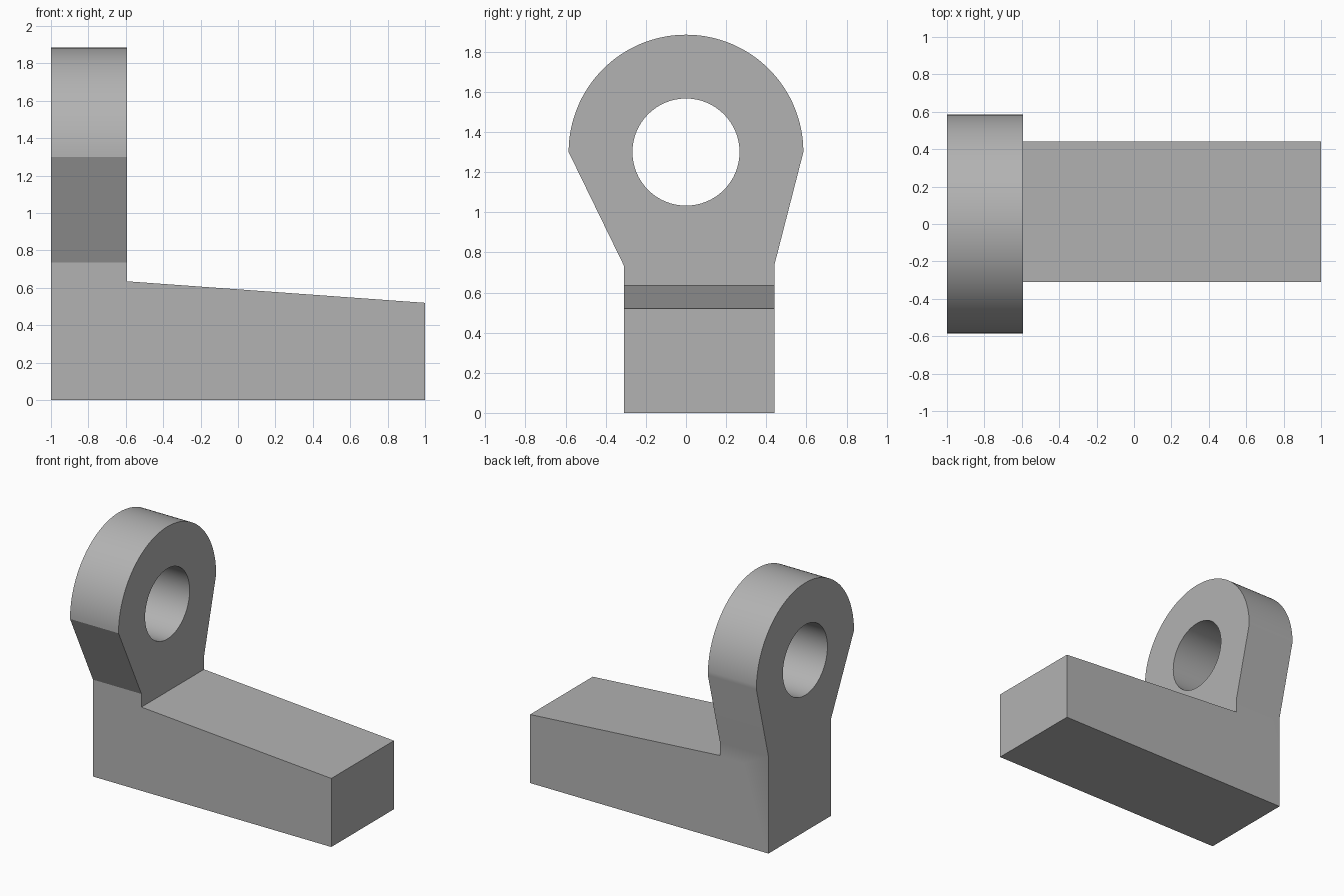
import bpy, bmesh
from math import sin, cos, pi, radians
from mathutils import Vector

if "Cube" in bpy.data.objects:
    bpy.data.objects.remove(bpy.data.objects["Cube"], do_unlink=True)

BACK, FACE, TIP = -1.0, -0.593, 1.0     # x of lug back, lug front, arm tip
Y0, Y1 = -0.31, 0.44                    # base width
EYE_Z, EYE_R, HOLE_R, NECK_Z = 1.30, 0.585, 0.267, 0.735

grey = bpy.data.materials.new("plain grey")
grey.use_nodes = True
grey.diffuse_color = (0.45, 0.45, 0.45, 1)
grey.node_tree.nodes["Principled BSDF"].inputs["Base Color"].default_value = grey.diffuse_color


def arc(radius, start, end, count):
    """Points of an arc around the eye centre, in the y-z plane."""
    angles = [start + (end - start) * i / count for i in range(count + 1)]
    return [(radius * cos(a), EYE_Z + radius * sin(a)) for a in angles]


def extruded(name, loops, place, offset):
    """Fill closed loops (later ones are holes) and extrude the face."""
    bm = bmesh.new()
    edges = []
    for loop in loops:
        verts = [bm.verts.new(place(p)) for p in loop]
        edges += [bm.edges.new((a, b)) for a, b in zip(verts, verts[1:] + verts[:1])]
    bmesh.ops.triangle_fill(bm, edges=edges, use_beauty=True)
    result = bmesh.ops.extrude_face_region(bm, geom=bm.faces[:], use_keep_orig=True)
    moved = [g for g in result["geom"] if isinstance(g, bmesh.types.BMVert)]
    bmesh.ops.translate(bm, verts=moved, vec=Vector(offset))
    bmesh.ops.recalc_face_normals(bm, faces=bm.faces[:])
    mesh = bpy.data.meshes.new(name)
    bm.to_mesh(mesh)
    bm.free()
    mesh.materials.append(grey)
    obj = bpy.data.objects.new(name, mesh)
    bpy.context.collection.objects.link(obj)
    return obj


# Upright lug with a round eye
outline = [(Y0, NECK_Z), (Y0, 0), (Y1, 0), (Y1, NECK_Z)] + arc(EYE_R, 0, pi, 64)
hole = arc(HOLE_R, 0, 2 * pi, 64)[:-1]
bracket = extruded("eye_bracket", [outline, hole],
                   lambda p: (BACK, p[0], p[1]), (FACE - BACK, 0, 0))

# Sloping base arm, sunk into the lug
profile = [(-0.8, 0), (TIP, 0), (TIP, 0.52), (FACE, 0.635), (-0.8, 0.635)]
arm = extruded("base_arm", [profile],
               lambda p: (p[0], Y0, p[1]), (0, Y1 - Y0, 0))

# Join the two into one solid
union = bracket.modifiers.new("join arm", 'BOOLEAN')
union.operation = 'UNION'
union.solver = 'EXACT'
union.object = arm
bpy.ops.object.select_all(action='DESELECT')
bracket.select_set(True)
bpy.context.view_layer.objects.active = bracket
bpy.ops.object.modifier_apply(modifier=union.name)
bpy.data.objects.remove(arm, do_unlink=True)

bpy.ops.object.shade_smooth_by_angle(angle=radians(20))
